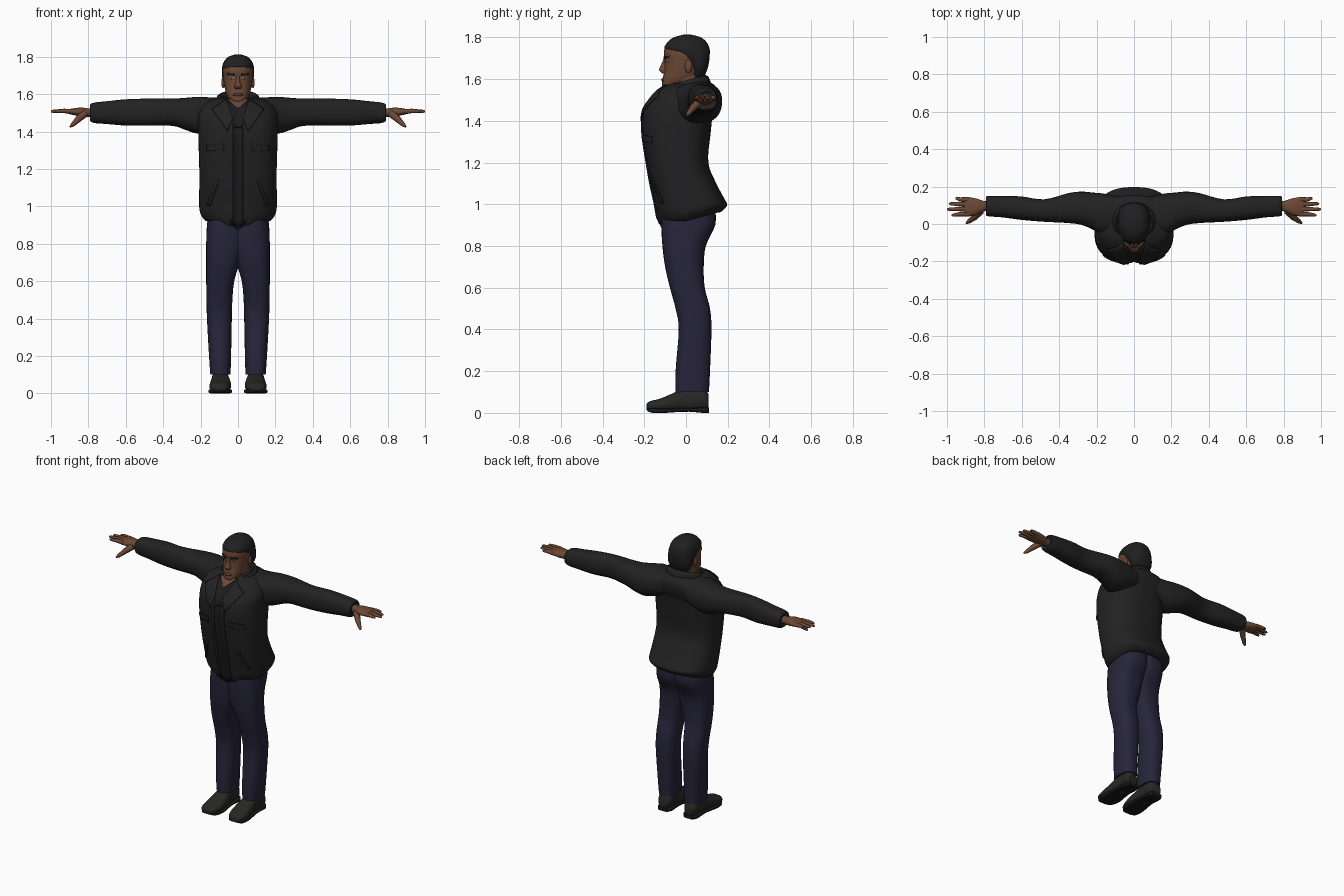
import bpy, bmesh, math
from mathutils import Vector, Matrix
from mathutils.bvhtree import BVHTree

if "Cube" in bpy.data.objects:
    bpy.data.objects.remove(bpy.data.objects["Cube"])
made = []


def material(name, r, g, b):
    m = bpy.data.materials.new(name)
    m.use_nodes = True
    m.diffuse_color = (r, g, b, 1)
    bsdf = m.node_tree.nodes["Principled BSDF"]
    bsdf.inputs["Base Color"].default_value = (r, g, b, 1)
    bsdf.inputs["Roughness"].default_value = 0.8
    return m


SKIN = material("brown skin", 0.15, 0.065, 0.035)
LIP = material("lip", 0.10, 0.042, 0.032)
HAIR = material("black hair", 0.014, 0.014, 0.014)
JACKET = material("black jacket", 0.016, 0.016, 0.016)
SHIRT = material("dark shirt", 0.012, 0.012, 0.013)
DENIM = material("navy denim", 0.02, 0.018, 0.042)
LEATHER = material("dark leather", 0.02, 0.02, 0.018)
SOLE = material("black sole", 0.009, 0.009, 0.009)
EYE = material("eye white", 0.3, 0.26, 0.23)


def add(name, bm, mat, mirror=False):
    bmesh.ops.recalc_face_normals(bm, faces=bm.faces)
    me = bpy.data.meshes.new(name)
    bm.to_mesh(me)
    bm.free()
    me.materials.append(mat)
    ob = bpy.data.objects.new(name, me)
    bpy.context.collection.objects.link(ob)
    if mirror:
        ob.modifiers.new("mirror", "MIRROR").use_bisect_axis[0] = False
    made.append(ob)
    return ob


def smooth_rows(rows, steps):
    """Catmull-Rom interpolation between cross-sections."""
    out = []
    for i in range(len(rows) - 1):
        a, b, c, d = (rows[max(i - 1, 0)], rows[i], rows[i + 1],
                      rows[min(i + 2, len(rows) - 1)])
        for s in range(steps):
            t = s / steps
            out.append([q + t * (r - p + t * (2 * p - 5 * q + 4 * r - u + t * (3 * (q - r) + u - p))) / 2
                        for p, q, r, u in zip(a, b, c, d)])
    return out + [rows[-1]]


def loft(name, axis, rows, mat, mirror=False, power=2.3, n=32, steps=4, warp=None):
    """Rows hold the place along the axis, then the bounds across it."""
    bm = bmesh.new()
    rings = []
    for p, u0, u1, v0, v1 in smooth_rows(rows, steps):
        ring = []
        for k in range(n):
            a = math.tau * k / n
            c, s = (math.copysign(abs(w) ** (2 / power), w) for w in (math.cos(a), math.sin(a)))
            u = (u0 + u1 + (u1 - u0) * c) / 2
            v = (v0 + v1 + (v1 - v0) * s) / 2
            co = Vector({"x": (p, u, v), "y": (u, p, v), "z": (u, v, p)}[axis])
            if warp:
                warp(co)
            ring.append(bm.verts.new(co))
        rings.append(ring)
    for r, q in zip(rings, rings[1:]):
        for k in range(n):
            bm.faces.new((r[k], r[k - 1], q[k - 1], q[k]))
    bm.faces.new(rings[0])
    bm.faces.new(rings[-1])
    return add(name, bm, mat, mirror)


def sym(rows):
    """Turn (z, half width, front, back) rows into loft rows."""
    return [(z, -h, h, f, b) for z, h, f, b in rows]


def ball(name, centre, size, mat, mirror=False):
    bm = bmesh.new()
    bmesh.ops.create_uvsphere(bm, u_segments=16, v_segments=10, radius=1,
                              matrix=Matrix.LocRotScale(Vector(centre), None, Vector(size)))
    return add(name, bm, mat, mirror)


def tube(name, points, radii, mat):
    """Tapered round limb along a few points, mirrored."""
    cu = bpy.data.curves.new(name, "CURVE")
    cu.dimensions, cu.bevel_depth, cu.use_fill_caps = "3D", 1, True
    sp = cu.splines.new("POLY")
    sp.points.add(len(points) - 1)
    for q, p, r in zip(sp.points, points, radii):
        q.co, q.radius = (*p, 1), r
    tmp = bpy.data.objects.new(name, cu)
    bm = bmesh.new()
    bm.from_mesh(tmp.to_mesh())
    tmp.to_mesh_clear()
    bpy.data.objects.remove(tmp)
    add(name, bm, mat, True)


def patch(name, corners, target, mat, mirror=False, lift=0.004, n=10):
    """Thin plate laid on the front of a target; corners are (x, z)."""
    src = bmesh.new()
    src.from_mesh(target.data)
    tree = BVHTree.FromBMesh(src)
    a, b, c, d = map(Vector, corners)
    bm = bmesh.new()
    grid = []
    for i in range(n + 1):
        for j in range(n + 1):
            x, z = a.lerp(b, i / n).lerp(d.lerp(c, i / n), j / n)
            hit = tree.ray_cast(Vector((x, -1, z)), Vector((0, 1, 0)))[0]
            grid.append(bm.verts.new((x, (hit.y if hit else -0.1) - lift, z)))
    for i in range(n):
        for j in range(n):
            k = i * (n + 1) + j
            bm.faces.new((grid[k], grid[k + 1], grid[k + n + 2], grid[k + n + 1]))
    src.free()
    ob = add(name, bm, mat, mirror)
    sol = ob.modifiers.new("thickness", "SOLIDIFY")
    sol.thickness, sol.offset = 0.007, 0
    return ob


# Trousers and shoes
loft("trouser_leg", "z", [
    (0.10, 0.04, 0.148, -0.05, 0.11), (0.2, 0.037, 0.155, -0.05, 0.115),
    (0.4, 0.033, 0.166, -0.035, 0.122), (0.5, 0.03, 0.168, -0.05, 0.115),
    (0.6, 0.02, 0.17, -0.077, 0.09), (0.7, -0.01, 0.17, -0.10, 0.085),
    (0.8, -0.04, 0.17, -0.113, 0.095), (0.9, -0.04, 0.166, -0.118, 0.14),
    (0.98, -0.04, 0.155, -0.11, 0.14)], DENIM, True, 2.5)
loft("shoe", "y", [
    (-0.19, 0.08, 0.12, 0.015, 0.04), (-0.175, 0.055, 0.145, 0.008, 0.055),
    (-0.12, 0.037, 0.153, 0.005, 0.07), (-0.05, 0.04, 0.147, 0.005, 0.10),
    (0, 0.048, 0.14, 0.005, 0.125), (0.08, 0.048, 0.14, 0.01, 0.12),
    (0.108, 0.065, 0.125, 0.012, 0.09)], LEATHER, True)
loft("shoe_sole", "y", [
    (-0.185, 0.07, 0.13, 0.008, 0.024), (-0.16, 0.045, 0.152, 0, 0.024),
    (-0.1, 0.032, 0.157, 0, 0.022), (0, 0.042, 0.146, 0.006, 0.024),
    (0.08, 0.044, 0.144, 0, 0.026), (0.11, 0.06, 0.13, 0, 0.026)], SOLE, True, 5)


# Jacket: the hem dips at the front centre and rises at the back
def hem(co):
    t = max(0, min(1, (1.02 - co.z) / 0.1))
    if co.y > 0:
        co.z += 0.04 * t * min(1, co.y / 0.15)
    else:
        co.z -= 0.045 * t * max(0, 1 - abs(co.x) / 0.1)
    if abs(co.x) < 0.03 and co.y < -0.05:
        co.y += 0.012


jacket = loft("jacket_body", "z", sym([
    (0.96, 0.15, -0.10, 0.13), (0.92, 0.165, -0.12, 0.155), (0.95, 0.197, -0.135, 0.185),
    (1.0, 0.208, -0.147, 0.195), (1.1, 0.207, -0.17, 0.145), (1.2, 0.207, -0.187, 0.107),
    (1.34, 0.211, -0.208, 0.118), (1.44, 0.211, -0.203, 0.13), (1.5, 0.208, -0.17, 0.15),
    (1.555, 0.175, -0.12, 0.15), (1.583, 0.09, -0.06, 0.12)]),
    JACKET, power=2.5, n=64, warp=hem)
loft("jacket_sleeve", "x", [
    (0.06, 0, 0.14, 1.44, 1.578), (0.16, -0.06, 0.162, 1.40, 1.583),
    (0.22, -0.03, 0.168, 1.39, 1.585), (0.28, -0.005, 0.173, 1.408, 1.58),
    (0.35, 0.005, 0.165, 1.43, 1.576), (0.48, 0.012, 0.132, 1.432, 1.576),
    (0.6, 0.022, 0.147, 1.432, 1.572), (0.7, 0.035, 0.15, 1.44, 1.562),
    (0.765, 0.04, 0.15, 1.445, 1.555), (0.79, 0.045, 0.147, 1.455, 1.545),
    (0.785, 0.06, 0.135, 1.465, 1.535)], JACKET, True, 2.4)

# Collar, lapels, front edges and pocket flaps
bm = bmesh.new()
ring = Matrix.LocRotScale(Vector((0, 0.012, 1.567)), Matrix.Rotation(0.26, 3, "X"), Vector((0.1, 0.092, 0.03)))
for i in range(32):
    for j in range(8):
        a, b = math.tau * i / 32, math.tau * j / 8
        r = 1 + 0.17 * math.cos(b)
        bm.verts.new(ring @ Vector((r * math.cos(a), r * math.sin(a), math.sin(b))))
bm.verts.ensure_lookup_table()
for i in range(32):
    for j in range(8):
        bm.faces.new([bm.verts[(p % 32) * 8 + q % 8]
                      for p, q in ((i, j), (i + 1, j), (i + 1, j + 1), (i, j + 1))])
add("collar", bm, JACKET)
patch("shirt_front", [(-0.06, 1.56), (0.06, 1.56), (0.02, 1.42), (-0.02, 1.42)], jacket, SHIRT)
patch("throat", [(-0.055, 1.572), (0.055, 1.572), (0.006, 1.525), (-0.006, 1.525)], jacket, SKIN, lift=0.009)
patch("lapel", [(0.06, 1.572), (0.14, 1.52), (0.055, 1.40), (0.028, 1.47)], jacket, JACKET, True, 0.009)
patch("front_edge", [(0.028, 1.46), (0.045, 1.46), (0.045, 0.91), (0.028, 0.9)], jacket, JACKET, True, n=16)
patch("front_placket", [(-0.026, 1.45), (0.026, 1.45), (0.026, 0.89), (-0.026, 0.89)],
      jacket, SHIRT, lift=0.001, n=16)
patch("chest_pocket_flap", [(0.075, 1.335), (0.165, 1.325), (0.165, 1.295), (0.075, 1.3)], jacket, JACKET, True)
patch("side_pocket_welt", [(0.10, 1.14), (0.115, 1.145), (0.165, 1.01), (0.15, 1.0)], jacket, JACKET, True)

# Hands
loft("palm", "x", [
    (0.76, 0.07, 0.125, 1.475, 1.525), (0.80, 0.068, 0.123, 1.478, 1.524),
    (0.84, 0.05, 0.135, 1.48, 1.528), (0.88, 0.042, 0.143, 1.488, 1.524),
    (0.91, 0.046, 0.14, 1.495, 1.518)], SKIN, True)
for label, y, tip in (("index", 0.053, 0.975), ("middle", 0.08, 1), ("ring", 0.106, 0.99), ("little", 0.131, 0.955)):
    end = y + (y - 0.09) * 0.15
    tube(label + "_finger", [(0.88, y, 1.507), (0.93, y, 1.51), (tip - 0.008, end, 1.508), (tip, end, 1.507)],
         [0.013, 0.012, 0.008, 0.004], SKIN)
tube("thumb", [(0.82, 0.07, 1.495), (0.855, 0.035, 1.465), (0.885, 0.012, 1.435), (0.897, 0.004, 1.425)],
     [0.021, 0.017, 0.011, 0.005], SKIN)

# Neck and head
loft("neck", "z", sym([(1.5, 0.075, -0.07, 0.08), (1.56, 0.064, -0.07, 0.07), (1.64, 0.062, -0.06, 0.075)]), SKIN)
head = loft("head", "z", sym([
    (1.55, 0.028, -0.108, -0.04), (1.57, 0.046, -0.115, 0), (1.6, 0.062, -0.112, 0.05),
    (1.64, 0.072, -0.104, 0.085), (1.69, 0.079, -0.102, 0.1), (1.73, 0.081, -0.106, 0.105),
    (1.77, 0.072, -0.09, 0.095), (1.8, 0.04, -0.05, 0.06)]), SKIN)
loft("hair", "z", sym([
    (1.6, 0.045, 0.02, 0.08), (1.64, 0.075, 0.025, 0.1), (1.68, 0.083, 0.0, 0.11),
    (1.72, 0.086, -0.06, 0.114), (1.745, 0.085, -0.103, 0.113), (1.775, 0.074, -0.09, 0.1),
    (1.8, 0.05, -0.06, 0.072), (1.813, 0.012, -0.012, 0.025)]), HAIR)
loft("nose", "z", sym([
    (1.7, 0.008, -0.106, -0.08), (1.665, 0.012, -0.121, -0.08),
    (1.643, 0.02, -0.129, -0.08), (1.628, 0.017, -0.114, -0.08)]), SKIN, n=16)
ball("ear", (0.08, 0.012, 1.662), (0.009, 0.018, 0.031), SKIN, True)
ball("lips", (0, -0.108, 1.597), (0.027, 0.011, 0.01), LIP)
patch("eyebrow", [(0.016, 1.708), (0.056, 1.712), (0.058, 1.703), (0.016, 1.697)], head, HAIR, True, 0.002)
patch("eye", [(0.02, 1.688), (0.046, 1.688), (0.043, 1.679), (0.022, 1.679)], head, EYE, True, 0)
patch("iris", [(0.028, 1.688), (0.039, 1.688), (0.039, 1.679), (0.028, 1.679)], head, HAIR, True, 0.001)

# Soft shading with crisp edges
bpy.ops.object.select_all(action="DESELECT")
for ob in made:
    ob.select_set(True)
bpy.context.view_layer.objects.active = made[0]
bpy.ops.object.shade_smooth_by_angle(angle=math.radians(45))
